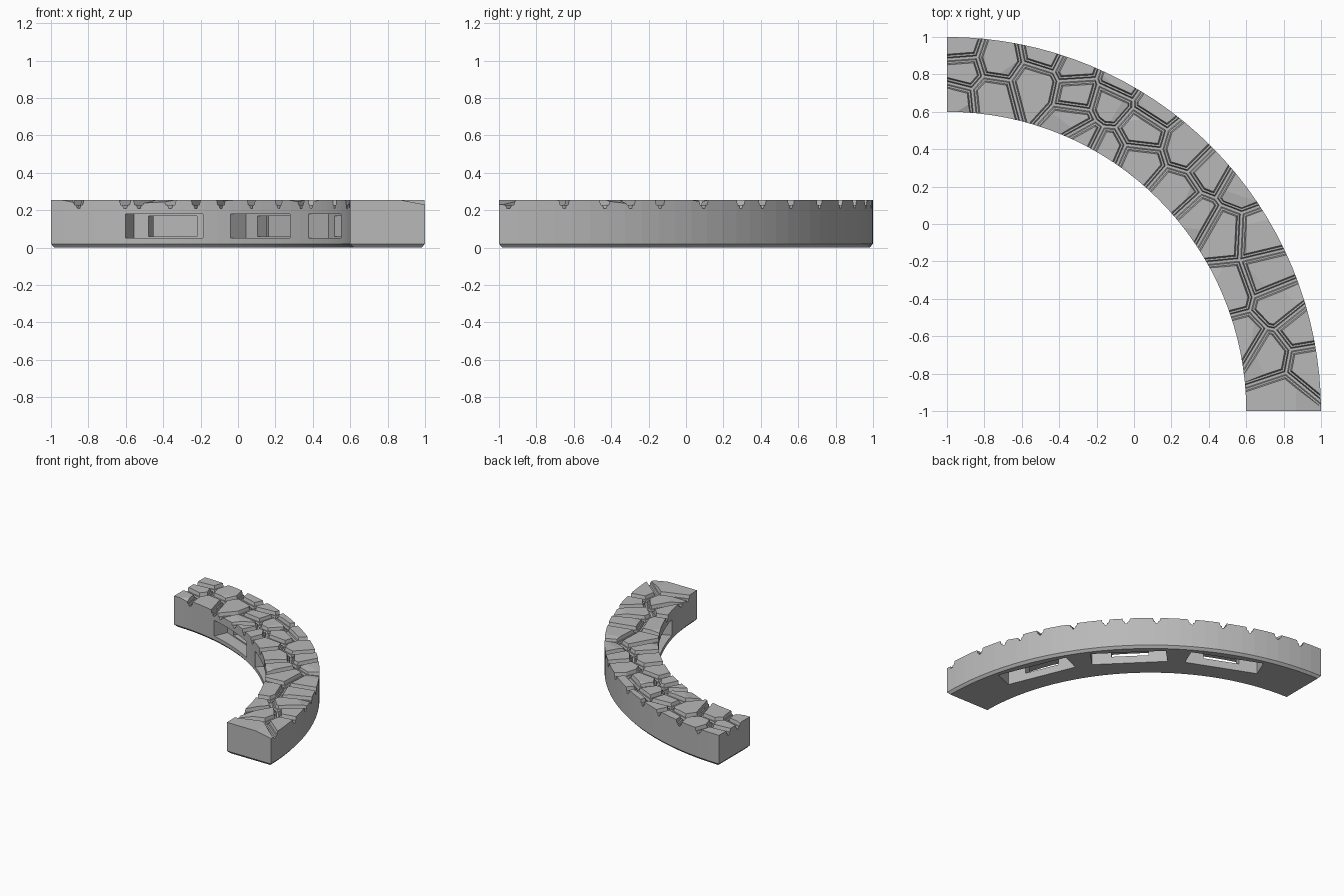
import bpy, bmesh, math, random
from mathutils import Vector

random.seed(4)
if "Cube" in bpy.data.objects:
    bpy.data.objects.remove(bpy.data.objects["Cube"], do_unlink=True)

SEGMENTS, INNER, OUTER = 32, 1.6, 2.0
FLOOR, TOP = 0.21, 0.255

stone = bpy.data.materials.new("stone_grey")
stone.use_nodes = True
stone.diffuse_color = (0.48, 0.48, 0.48, 1)
stone.node_tree.nodes["Principled BSDF"].inputs["Base Color"].default_value = (0.48, 0.48, 0.48, 1)


def add_object(name, bm):
    bmesh.ops.recalc_face_normals(bm, faces=bm.faces)
    mesh = bpy.data.meshes.new(name)
    bm.to_mesh(mesh)
    bm.free()
    mesh.materials.append(stone)
    obj = bpy.data.objects.new(name, mesh)
    bpy.context.collection.objects.link(obj)
    return obj


def arc(radius, inset):
    start = math.asin(inset / radius)
    for i in range(SEGMENTS + 1):
        a = start + (math.pi / 2 - 2 * start) * i / SEGMENTS
        yield radius * math.cos(a) - 1, radius * math.sin(a) - 1


def quarter_ring(levels):
    """Closed quarter ring through (height, inset) levels."""
    bm = bmesh.new()
    rings = []
    for z, inset in levels:
        outline = list(arc(OUTER - inset, inset)) + list(arc(INNER + inset, inset))[::-1]
        rings.append([bm.verts.new((x, y, z)) for x, y in outline])
    n = len(rings[0])
    for low, high in zip(rings, rings[1:]):
        for i in range(n):
            j = (i + 1) % n
            bm.faces.new((low[i], low[j], high[j], high[i]))
    for ring in (rings[0], rings[-1]):
        for i in range(SEGMENTS):
            bm.faces.new((ring[i], ring[i + 1], ring[n - 2 - i], ring[n - 1 - i]))
    bmesh.ops.recalc_face_normals(bm, faces=bm.faces)
    return bm


def slice_off(bm, point, normal):
    """Remove everything on the normal side of a plane and cap the cut."""
    geom = bm.verts[:] + bm.edges[:] + bm.faces[:]
    bmesh.ops.bisect_plane(bm, geom=geom, dist=1e-5, plane_co=point,
                           plane_no=normal.normalized(), clear_outer=True)
    rim = [e for e in bm.edges if e.is_boundary]
    if rim:
        bmesh.ops.holes_fill(bm, edges=rim, sides=0)


# Curved base with a chamfered foot
base = add_object("curved_base", quarter_ring([(0, 0.018), (0.02, 0), (FLOOR, 0)]))

# Clip sockets: inner window, narrow slot, pocket open underneath
SOCKETS = [  # radius from, radius to, half width, bottom, top
    (1.5, 1.7, 0.225, 0.05, 0.18),
    (1.65, 1.82, 0.14, 0.06, 0.17),
    (1.77, 1.93, 0.285, -0.1, 0.18),
]
for r0, r1, half, z0, z1 in SOCKETS:
    bm = bmesh.new()
    for step in (1, 2, 3):
        a = step * math.pi / 8
        out = Vector((math.cos(a), math.sin(a), 0))
        side = Vector((-out.y, out.x, 0))
        for v in bmesh.ops.create_cube(bm, size=1)["verts"]:
            r = r1 if v.co.x > 0 else r0
            z = z1 if v.co.z > 0 else z0
            v.co = out * r + side * (2 * half * v.co.y) + Vector((-1, -1, z))
    cutter = add_object("socket_cutter", bm)
    cutter.hide_render = True
    cut = base.modifiers.new("socket", "BOOLEAN")
    cut.operation, cut.solver, cut.object = "DIFFERENCE", "EXACT", cutter
    bpy.context.view_layer.objects.active = base
    bpy.ops.object.modifier_apply(modifier=cut.name)
    bpy.data.objects.remove(cutter, do_unlink=True)

# Stone centres along the path
CENTRES = [Vector((x, y, 0)) for x, y in (
    (-.93, .95), (-.92, .82), (-.96, .66), (-.73, .88), (-.76, .68), (-.53, .74),
    (-.47, .93), (-.30, .69), (-.31, .85), (-.07, .77), (-.32, .55), (-.27, .46),
    (-.13, .64), (.03, .50), (.12, .64), (-.15, .40), (.01, .33), (.22, .15),
    (.30, .42), (.43, .29), (.57, .21), (.33, .03), (.47, -.05), (.67, -.06),
    (.50, -.35), (.72, -.27), (.78, -.42), (.90, -.57), (.72, -.71), (.93, -.75),
    (.79, -.92), (.57, -.62))]


def paving_stone(centre, top, gap, lean, chips):
    bm = quarter_ring([(FLOOR - 0.002, 0), (top, 0)])
    others = sorted((c for c in CENTRES if c != centre), key=lambda c: (c - centre).length)
    for other in others:
        way = (other - centre).normalized()
        point = (centre + other) / 2 - way * gap
        slice_off(bm, point + Vector((0, 0, FLOOR)), way + Vector((0, 0, lean)))
    reach = (others[0] - centre).length * 0.35
    for _ in range(chips):
        a = random.uniform(0, math.tau)
        way = Vector((math.cos(a), math.sin(a), 0))
        point = centre + way * reach + Vector((0, 0, top))
        slice_off(bm, point, way + Vector((0, 0, random.uniform(3, 7))))
    return bm


# Each stone is a low ledge with a chipped, leaning block on it
def lay_stones(name, top, gap, lean, most_chips):
    course = bmesh.new()
    for centre in CENTRES:
        bm = paving_stone(centre, top, gap, lean, random.randint(0, most_chips))
        mesh = bpy.data.meshes.new("stone_piece")
        bm.to_mesh(mesh)
        bm.free()
        course.from_mesh(mesh)
        bpy.data.meshes.remove(mesh)
    return add_object(name, course)


lay_stones("stone_ledges", 0.228, 0.007, 0.3, 0)
lay_stones("stone_blocks", TOP, 0.017, 0.25, 2)
